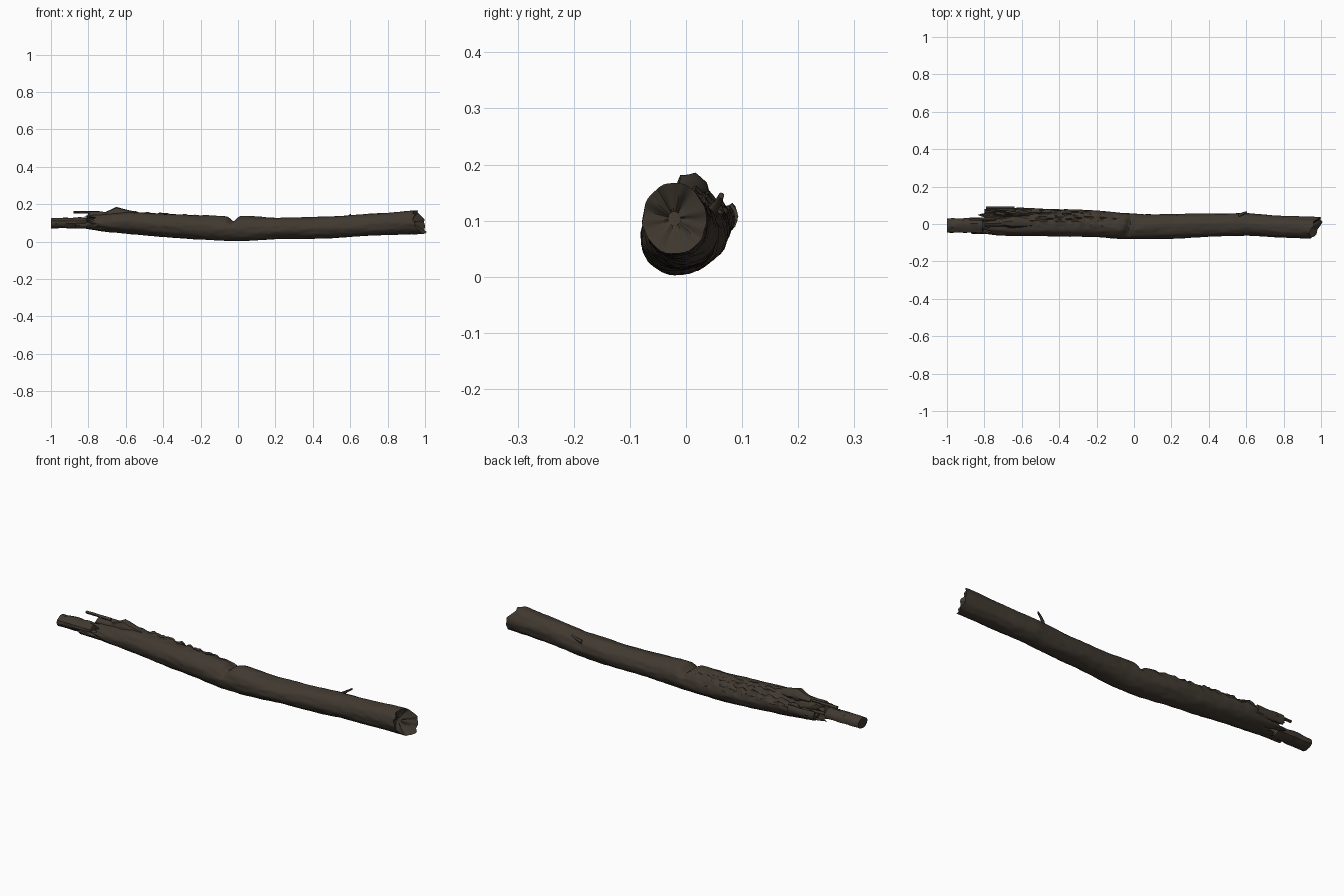
import bpy, bmesh, math
from mathutils import Vector, noise

cube = bpy.data.objects.get("Cube")
if cube:
    bpy.data.objects.remove(cube)

bark = bpy.data.materials.new("dark weathered bark")
bark.use_nodes = True
bark.diffuse_color = (0.052, 0.041, 0.030, 1)
bark.node_tree.nodes["Principled BSDF"].inputs["Base Color"].default_value = bark.diffuse_color
bark.node_tree.nodes["Principled BSDF"].inputs["Roughness"].default_value = 0.9


def bump(x, centre, width):
    return math.exp(-((x - centre) / width) ** 2)


def sample(stations, x):
    """Blend the y and z limits between the two nearest stations."""
    for a, b in zip(stations, stations[1:]):
        if x <= b[0]:
            break
    t = min(max((x - a[0]) / (b[0] - a[0]), 0), 1)
    return [p + (q - p) * t for p, q in zip(a[1:], b[1:])]


def loft(name, stations, rings, sides, rough, reshape=None, caps=(0.7, 0.35)):
    """Skin rings along x; each station is (x, y min, y max, z min, z max)."""
    bm = bmesh.new()
    x0, x1 = stations[0][0], stations[-1][0]
    plan = [(x0, s) for s in reversed(caps)]
    plan += [(x0 + (x1 - x0) * i / rings, 1) for i in range(rings + 1)]
    plan += [(x1, s) for s in caps]
    skin = []
    for x, inset in plan:
        ylo, yhi, zlo, zhi = sample(stations, x)
        ring = []
        for k in range(sides):
            a = 2 * math.pi * k / sides
            cy, cz = math.cos(a), math.sin(a)
            # Long grain along x, with finer knots over it
            grain = noise.noise(Vector((x * 5, cy * 2.2, cz * 2.2)))
            knots = noise.noise(Vector((x * 22, cy * 4, cz * 4 + 7)))
            r = inset * (1 + rough * (grain + 0.6 * knots))
            p = Vector((x, (ylo + yhi) / 2 + cy * r * (yhi - ylo) / 2,
                        (zlo + zhi) / 2 + cz * r * (zhi - zlo) / 2))
            if reshape:
                reshape(p, cy, cz, inset)
            ring.append(bm.verts.new(p))
        skin.append(ring)
    for a, b in zip(skin, skin[1:]):
        for k in range(sides):
            j = (k + 1) % sides
            bm.faces.new((a[k], a[j], b[j], b[k]))
    bm.faces.new(skin[0])
    bm.faces.new(skin[-1])
    bmesh.ops.recalc_face_normals(bm, faces=bm.faces)
    mesh = bpy.data.meshes.new(name)
    bm.to_mesh(mesh)
    bm.free()
    mesh.materials.append(bark)
    obj = bpy.data.objects.new(name, mesh)
    bpy.context.collection.objects.link(obj)
    bpy.ops.object.select_all(action='DESELECT')
    obj.select_set(True)
    bpy.context.view_layer.objects.active = obj
    bpy.ops.object.shade_smooth_by_angle(angle=math.radians(40))
    return obj


def shape_trunk(p, cy, cz, inset):
    x = p.x
    # Slanted, hollowed break at the thick end
    if x > 0.8:
        t = (x - 0.8) / 0.17
        ragged = 0.02 * noise.noise(Vector((cy * 2, cz * 2, 3)))
        p.x += t * (0.45 * (p.y + 0.02) - 0.3 * (p.z - 0.1) + ragged)
        p.x -= 0.05 * (1 - inset)
    # Splintered break at the rotten end
    if x < -0.65:
        t = (-0.65 - x) / 0.15
        p.x += t * (0.09 * noise.noise(Vector((cy * 3, cz * 3, 11))) + 0.04 * max(cz, 0))
        p.x += 0.12 * (1 - inset)
    # Crack across the top near the middle
    if cz > 0:
        p.z -= 0.028 * cz * bump(x, -0.02 + 0.25 * p.y, 0.022)
    # Rotten channel and crumbly surface along the upper back
    up = max(0, cz * 0.8 + cy * 0.6)
    rot = min(max((0.02 - x) / 0.3, 0), 1) * up ** 4
    crumble = noise.noise(Vector((x * 30, cy * 6, cz * 6)))
    p.z += rot * 0.022 * (crumble - 0.5)
    groove = bump(cy, 0.45, 0.15) * max(cz, 0) * min(max((-0.5 - x) / 0.15, 0), 1)
    p.z -= 0.035 * groove


# Main trunk, gently bowed
loft("trunk", [
    (-0.80, -0.05, 0.06, 0.068, 0.145),
    (-0.72, -0.062, 0.082, 0.055, 0.15),
    (-0.60, -0.064, 0.086, 0.043, 0.162),
    (-0.40, -0.066, 0.08, 0.024, 0.152),
    (-0.20, -0.070, 0.072, 0.010, 0.142),
    (-0.06, -0.078, 0.058, 0.003, 0.135),
    (0.05, -0.082, 0.052, 0.003, 0.138),
    (0.20, -0.080, 0.052, 0.012, 0.127),
    (0.40, -0.067, 0.055, 0.015, 0.130),
    (0.60, -0.062, 0.058, 0.025, 0.140),
    (0.80, -0.073, 0.042, 0.035, 0.155),
    (0.97, -0.078, 0.036, 0.040, 0.167),
], 220, 56, 0.055, shape_trunk, (0.92, 0.8, 0.5, 0.2))

# Broken wood at the rotten end: (name, stations)
splinters = [
    ("long_splinter", [(-0.68, -0.05, 0.03, 0.062, 0.13), (-0.80, -0.045, 0.03, 0.07, 0.125),
                       (-0.87, -0.035, 0.018, 0.08, 0.125), (-0.92, -0.018, 0.014, 0.10, 0.135),
                       (-0.96, -0.014, 0.014, 0.125, 0.160), (-1.0, -0.008, 0.012, 0.168, 0.190)]),
    ("lower_splinter", [(-0.74, -0.055, 0.0, 0.065, 0.11), (-0.82, -0.052, -0.01, 0.07, 0.105),
                        (-0.87, -0.042, -0.025, 0.08, 0.095)]),
    ("thin_splinter", [(-0.74, 0.005, 0.03, 0.125, 0.15), (-0.82, 0.018, 0.034, 0.150, 0.163),
                       (-0.88, 0.036, 0.044, 0.170, 0.177)]),
    ("back_splinter", [(-0.64, 0.055, 0.088, 0.075, 0.13), (-0.73, 0.068, 0.092, 0.085, 0.13),
                       (-0.79, 0.074, 0.090, 0.10, 0.128)]),
    ("hooked_splinter", [(-0.74, 0.070, 0.088, 0.10, 0.128), (-0.78, 0.058, 0.080, 0.10, 0.122),
                         (-0.80, 0.062, 0.072, 0.105, 0.115)]),
    ("raised_bark", [(-0.72, -0.01, 0.02, 0.13, 0.155), (-0.65, -0.02, 0.04, 0.12, 0.186),
                     (-0.60, -0.02, 0.035, 0.12, 0.172), (-0.50, -0.01, 0.02, 0.12, 0.150)]),
]
for name, stations in splinters:
    loft(name, stations, 22, 14, 0.22)

# Short twig stub on the upper back
loft("twig_stub", [(0.56, 0.035, 0.055, 0.105, 0.125), (0.585, 0.050, 0.064, 0.125, 0.138),
                   (0.605, 0.058, 0.068, 0.140, 0.150)], 8, 10, 0.1)
